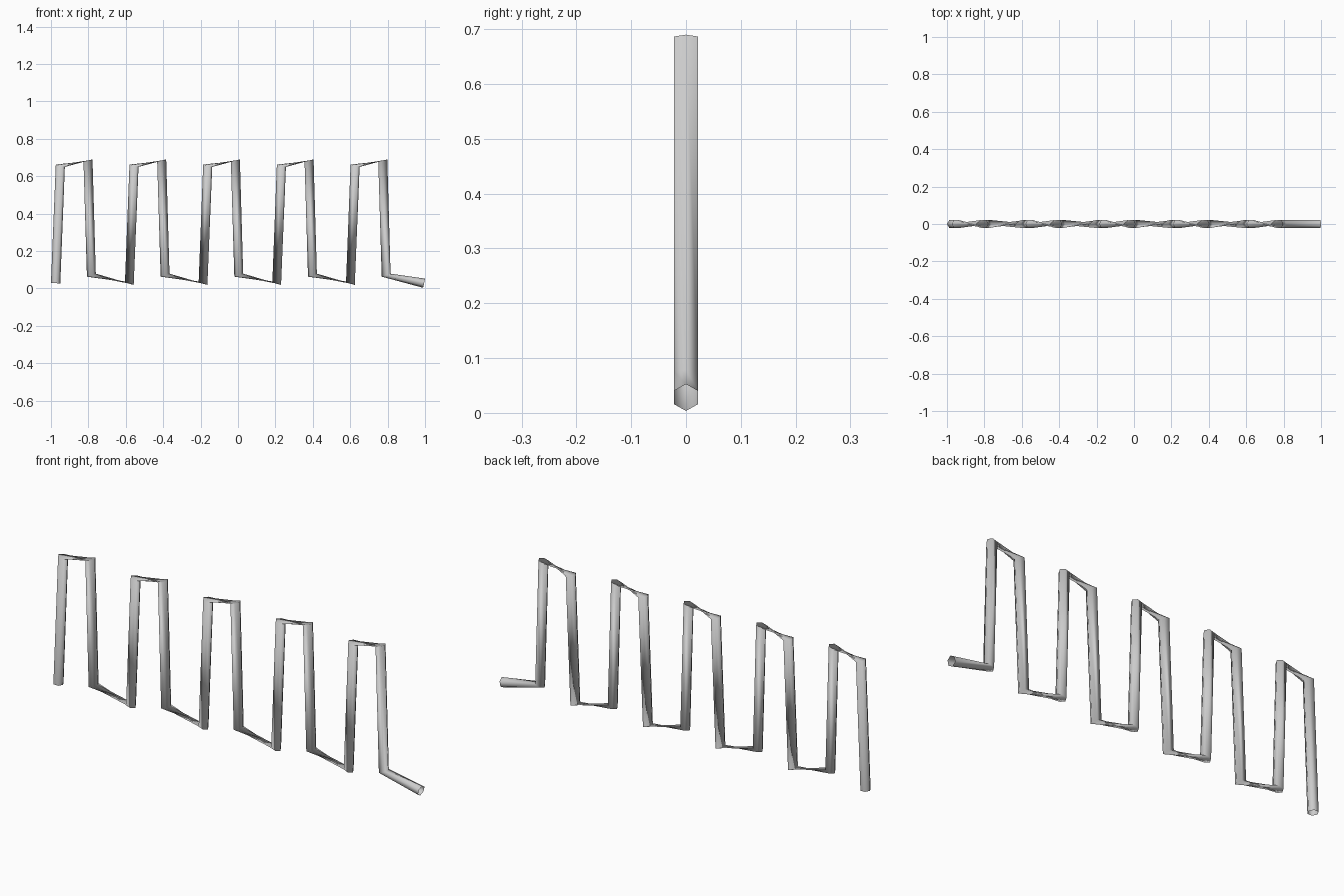
import bpy, bmesh, math
from mathutils import Vector

if "Cube" in bpy.data.objects:
    bpy.data.objects.remove(bpy.data.objects["Cube"])

RADIUS, SIDES, PITCH, LOOPS = 0.025, 6, 0.394, 5

# Zigzag path: one meander repeated, plus the closing end point
meander = [(-0.975, 0.028), (-0.95, 0.656), (-0.802, 0.683), (-0.784, 0.071)]
path = [Vector((x + i * PITCH, 0, z)) for i in range(LOOPS) for x, z in meander]
path.append(Vector((meander[0][0] + LOOPS * PITCH, 0, 0.028)))

# Hexagonal ring at each bend; the side axis flips between rising and falling runs
bm = bmesh.new()
rings = []
for i, p in enumerate(path):
    t = (path[min(i + 1, len(path) - 1)] - path[max(i - 1, 0)]).normalized()
    side = t.cross(Vector((1, 0, 0))).normalized()
    out = t.cross(side)
    rings.append([bm.verts.new(p + RADIUS * (math.cos(a) * out + math.sin(a) * side))
                  for a in (math.tau * k / SIDES for k in range(SIDES))])

# Open-ended tube skin
for a, b in zip(rings, rings[1:]):
    for k in range(SIDES):
        n = (k + 1) % SIDES
        bm.faces.new((a[k], b[k], b[n], a[n]))
bmesh.ops.recalc_face_normals(bm, faces=bm.faces)
for f in bm.faces:
    f.smooth = True

mesh = bpy.data.meshes.new("zigzag_tube")
bm.to_mesh(mesh)
bm.free()
tube = bpy.data.objects.new("zigzag_tube", mesh)
bpy.context.collection.objects.link(tube)

grey = bpy.data.materials.new("light_grey")
grey.diffuse_color = (0.6, 0.6, 0.6, 1)
grey.use_nodes = True
grey.node_tree.nodes["Principled BSDF"].inputs["Base Color"].default_value = grey.diffuse_color
mesh.materials.append(grey)
